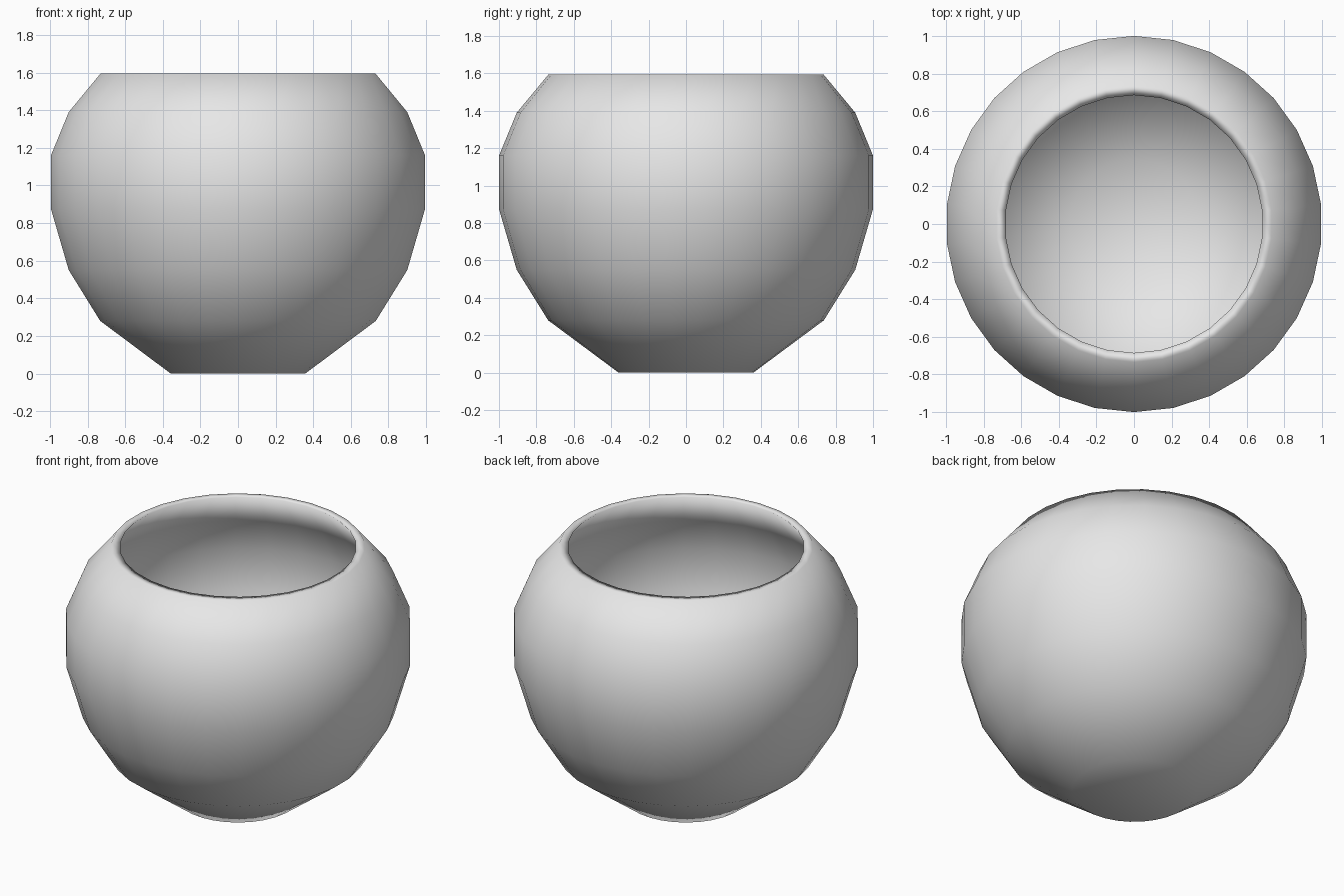
import bpy
import bmesh
import math
from mathutils import Matrix

cube = bpy.data.objects.get("Cube")
if cube:
    bpy.data.objects.remove(cube, do_unlink=True)

SIDES = 30

# Plain grey
grey = bpy.data.materials.new("plain_grey")
grey.use_nodes = True
colour = (0.8, 0.8, 0.8, 1.0)
grey.diffuse_color = colour
grey.node_tree.nodes["Principled BSDF"].inputs["Base Color"].default_value = colour

# Outer wall from base centre to rim, then inner wall down to the floor centre
outer = [(0, 0), (0.36, 0), (0.737, 0.28), (0.905, 0.55), (1.0, 0.875),
         (1.0, 1.16), (0.905, 1.39), (0.735, 1.595)]
inner = [(0.685, 1.595), (0.855, 1.365), (0.95, 1.145), (0.95, 0.885),
         (0.858, 0.575), (0.70, 0.315), (0.345, 0.05), (0, 0.05)]

bm = bmesh.new()
profile = [bm.verts.new((0, r, z)) for r, z in outer + inner]
edges = [bm.edges.new(pair) for pair in zip(profile, profile[1:])]
bmesh.ops.spin(bm, geom=profile + edges, cent=(0, 0, 0), axis=(0, 0, 1),
               angle=math.tau, steps=SIDES, use_merge=False)
bmesh.ops.remove_doubles(bm, verts=bm.verts, dist=0.0005)
bmesh.ops.recalc_face_normals(bm, faces=bm.faces)
for face in bm.faces:
    face.smooth = True

mesh = bpy.data.meshes.new("round_bowl")
bm.to_mesh(mesh)
bm.free()
mesh.materials.append(grey)
bowl = bpy.data.objects.new("round_bowl", mesh)
bpy.context.collection.objects.link(bowl)
